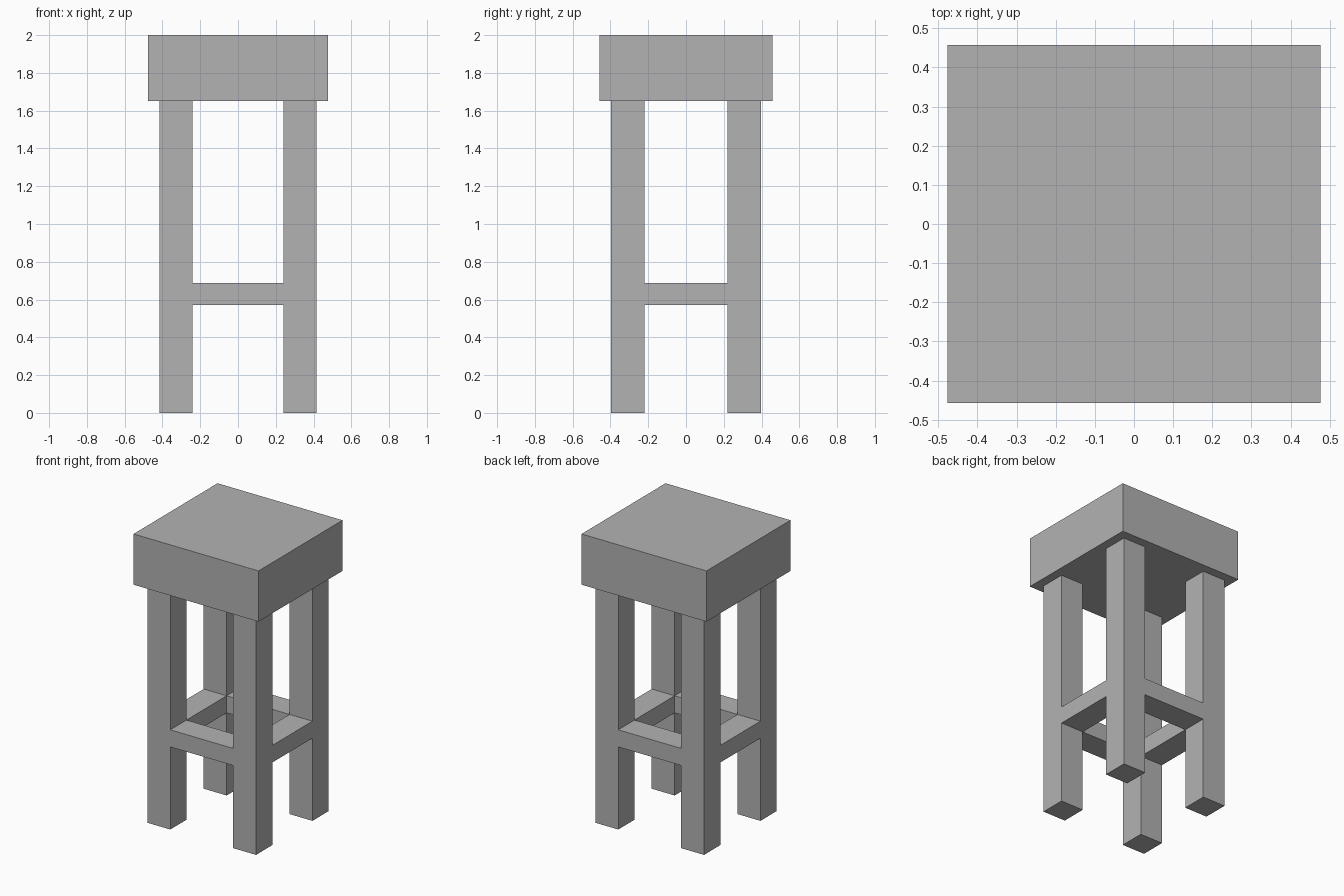
import bpy

cube = bpy.data.objects.get("Cube")
if cube:
    bpy.data.objects.remove(cube, do_unlink=True)

GREY = (0.448, 0.448, 0.448, 1.0)
grey = bpy.data.materials.new("plain grey")
grey.use_nodes = True
grey.diffuse_color = GREY
grey.node_tree.nodes["Principled BSDF"].inputs["Base Color"].default_value = GREY


def box(name, low, high):
    """Add a flat-sided box spanning two opposite corners."""
    centre = [(a + b) / 2 for a, b in zip(low, high)]
    bpy.ops.mesh.primitive_cube_add(size=1, location=centre)
    obj = bpy.context.object
    obj.name = name
    obj.scale = [b - a for a, b in zip(low, high)]
    bpy.ops.object.transform_apply(location=False, rotation=False, scale=True)
    obj.data.materials.append(grey)
    return obj


def span(side, inner, outer):
    """Range on one side of the centre, lowest value first."""
    return sorted((side * inner, side * outer))


SEAT_X, SEAT_Y = 0.477, 0.458
SEAT_BOTTOM, SEAT_TOP = 1.65, 2.0
IN_X, OUT_X = 0.24, 0.415
IN_Y, OUT_Y = 0.219, 0.396
RAIL_BOTTOM, RAIL_TOP = 0.57, 0.688

# Thick seat block
box("seat", (-SEAT_X, -SEAT_Y, SEAT_BOTTOM), (SEAT_X, SEAT_Y, SEAT_TOP))

# Four square legs
for sx, x_name in ((1, "left"), (-1, "right")):
    for sy, y_name in ((-1, "front"), (1, "back")):
        x0, x1 = span(sx, IN_X, OUT_X)
        y0, y1 = span(sy, IN_Y, OUT_Y)
        box(f"{y_name}_{x_name}_leg", (x0, y0, 0), (x1, y1, SEAT_BOTTOM))

# Front and back rails, flush with the legs
for side, label in ((-1, "front"), (1, "back")):
    y0, y1 = span(side, IN_Y, OUT_Y)
    box(f"{label}_rail", (-IN_X, y0, RAIL_BOTTOM), (IN_X, y1, RAIL_TOP))

# Left and right rails, flush with the legs
for side, label in ((1, "left"), (-1, "right")):
    x0, x1 = span(side, IN_X, OUT_X)
    box(f"{label}_rail", (x0, -IN_Y, RAIL_BOTTOM), (x1, IN_Y, RAIL_TOP))
